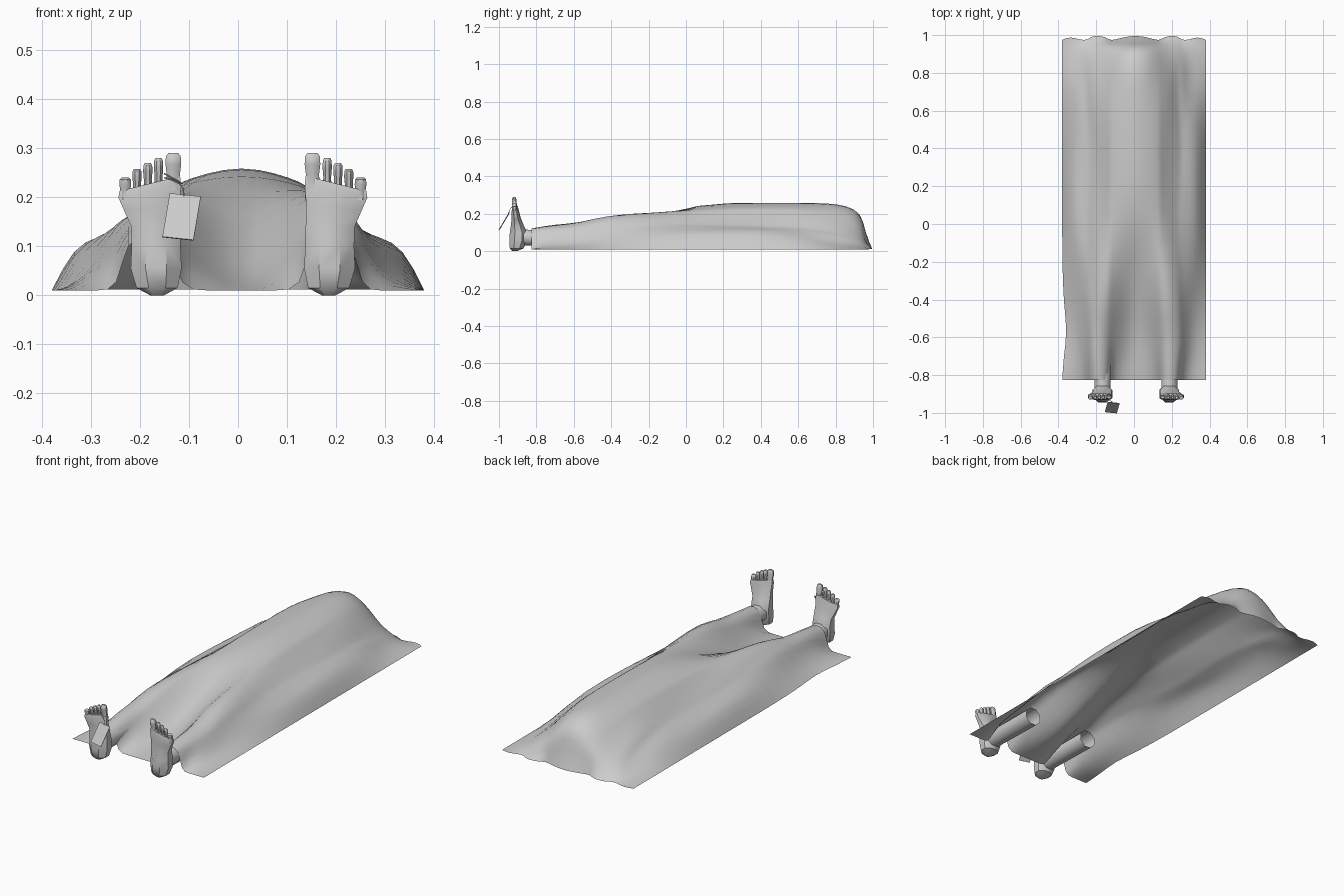
import bpy, bmesh, math
from mathutils import Vector

if "Cube" in bpy.data.objects:
    bpy.data.objects.remove(bpy.data.objects["Cube"])


def make(name, bm, angle=None):
    bmesh.ops.recalc_face_normals(bm, faces=bm.faces)
    me = bpy.data.meshes.new(name)
    bm.to_mesh(me)
    bm.free()
    ob = bpy.data.objects.new(name, me)
    bpy.context.collection.objects.link(ob)
    if angle:
        bpy.ops.object.select_all(action='DESELECT')
        ob.select_set(True)
        bpy.context.view_layer.objects.active = ob
        bpy.ops.object.shade_smooth_by_angle(angle=math.radians(angle))
    return ob


def loft(bm, rings, cap_start=True, cap_end=True):
    vs = [[bm.verts.new(p) for p in r] for r in rings]
    n = len(vs[0])
    for a, b in zip(vs, vs[1:]):
        for i in range(n):
            j = (i + 1) % n
            bm.faces.new((a[i], a[j], b[j], b[i]))
    if cap_start:
        bm.faces.new(vs[0][::-1])
    if cap_end:
        bm.faces.new(vs[-1])


def flat_ring(z, cx, hw, y0, y1, n=8, tilt=0.0):
    # rounded horizontal section, tilt lowers the outer side
    out = []
    for i in range(n):
        a = math.tau * (i + .5) / n
        dx = hw * max(-1, min(1, math.cos(a) * 1.08))
        dy = (y1 - y0) / 2 * max(-1, min(1, math.sin(a) * 1.08))
        out.append((cx + dx, (y0 + y1) / 2 + dy, z - tilt * dx))
    return out


# Sheet: half-profile heights at stations along the body
COLS = [0, .07, .127, .137, .18, .235, .245, .29, .335, .38]
ROWS = [
    (-.825, (.01, .01, .01, .11, .127, .115, .01, .01, .01, .01)),
    (-.70, (.015, .035, .09, .115, .153, .125, .10, .04, .02, .01)),
    (-.57, (.03, .065, .12, .13, .158, .13, .115, .06, .025, .01)),
    (-.42, (.075, .12, .175, .185, .205, .16, .15, .085, .035, .01)),
    (-.20, (.155, .18, .205, .21, .205, .16, .15, .115, .075, .01)),
    (.05, (.263, .248, .225, .215, .175, .14, .135, .12, .105, .01)),
    (.40, (.263, .25, .23, .22, .18, .14, .135, .12, .10, .01)),
    (.62, (.263, .25, .23, .22, .19, .145, .135, .105, .065, .01)),
    (.75, (.263, .245, .21, .20, .165, .115, .105, .07, .035, .01)),
    (.86, (.25, .235, .18, .17, .125, .08, .075, .045, .022, .01)),
    (.94, (.215, .18, .125, .115, .075, .045, .04, .025, .015, .01)),
    (.957, (.11, .09, .065, .06, .045, .03, .025, .018, .012, .01)),
    (.98, (.012, .012, .012, .012, .012, .012, .012, .012, .012, .01)),
]
bm = bmesh.new()
grid = []
for r, (y, zs) in enumerate(ROWS):
    line = []
    for s in range(-9, 10):
        c = abs(s)
        x = math.copysign(COLS[c], s) + .008 * (1 - COLS[c] / .38)
        z, yy = zs[c], y
        if 0 < r < 11 and 4 < c < 9:      # loose folds beside the body
            z += .012 * math.sin(9 * y + 2.3 * s) * min(1, z / .08)
            for px, py, d in ((.27, .68, .03), (.29, .2, .03), (.27, -.12, .03), (-.29, .45, .02)):
                z -= d * math.exp(-((x - px) / .05) ** 2 - ((y - py) / .1) ** 2)
        if s == -9:                       # wavy left hem
            x += .028 * math.exp(-((y + .56) / .12) ** 2)
        if r == 12:                       # wavy hem past the head
            yy = .985 + .015 * math.cos(s * 1.45) if c < 9 else .975
        line.append(bm.verts.new((x, yy, max(z, .008))))
    grid.append(line)
for a, b in zip(grid, grid[1:]):
    for i in range(18):
        bm.faces.new((a[i], a[i + 1], b[i + 1], b[i]))
sheet = make("sheet", bm)
if sheet.data.polygons[0].normal.z < 0:
    sheet.data.flip_normals()
sheet.data.shade_smooth()
sub = sheet.modifiers.new("soft_cloth", 'SUBSURF')
sub.levels = sub.render_levels = 1
sub.boundary_smooth = 'PRESERVE_CORNERS'

# Feet, mirrored about x = 0.01
FOOT = [(0, .175, .014, -.928, -.905, 0), (.015, .175, .042, -.942, -.868, 0),
        (.055, .177, .052, -.945, -.85, 0), (.10, .177, .05, -.942, -.85, 0),
        (.14, .178, .05, -.936, -.868, 0), (.18, .186, .057, -.932, -.885, .1),
        (.212, .19, .064, -.932, -.893, .2), (.228, .19, .062, -.928, -.898, .25)]
TOES = [(.142, .016, .225, .290), (.172, .0095, .222, .280), (.194, .0095, .218, .270),
        (.216, .0095, .21, .258), (.240, .012, .20, .240)]
for side, label in ((-1, "left"), (1, "right")):
    def place(ring):
        return [(.01 + side * p[0], p[1], p[2]) for p in ring]
    # foot body
    bm = bmesh.new()
    loft(bm, [place(flat_ring(z, c, w, a, b, 8, t)) for z, c, w, a, b, t in FOOT])
    make(label + "_foot", bm, 40)
    # toes
    bm = bmesh.new()
    for cx, hw, z0, z1 in TOES:
        h = z1 - z0
        loft(bm, [place(flat_ring(z0 + h * f, cx, hw * k, -.917 - d, -.912 + e)) for f, k, d, e in
                  ((-.15, .9, .009, .01), (.35, .85, .006, .008), (.65, 1.0, .013, .006),
                   (.9, .95, .012, .004), (1.0, .65, .006, 0))])
    make(label + "_toes", bm, 40)
    # lower leg, open at the hidden end
    bm = bmesh.new()
    rings = []
    for y, r, zc in ((-.885, .046, .075), (-.84, .046, .072), (-.56, .048, .068)):
        rings.append(place([(.177 + r * math.cos(math.tau * (i + .5) / 8), y,
                             zc + r * math.sin(math.tau * (i + .5) / 8)) for i in range(8)]))
    loft(bm, rings, True, False)
    make(label + "_leg", bm, 50)

# Toe tag
bm = bmesh.new()
bmesh.ops.create_cube(bm, size=1)
tag = make("toe_tag", bm)
tag.scale = (.064, .003, .104)
tag.rotation_euler = (math.radians(-31), math.radians(6), math.radians(-6))
tag.location = (-.115, -.972, .16)


def string(name, pts, cyclic=False):
    cu = bpy.data.curves.new(name, 'CURVE')
    cu.dimensions = '3D'
    cu.bevel_depth, cu.bevel_resolution = .0014, 1
    sp = cu.splines.new('POLY')
    sp.points.add(len(pts) - 1)
    for p, q in zip(sp.points, pts):
        p.co = (*q, 1)
    sp.use_cyclic_u = cyclic
    bpy.context.collection.objects.link(bpy.data.objects.new(name, cu))


# String round the big toe and down to the tag
string("toe_loop", [(-.132 + .018 * math.cos(a), -.914 + .014 * math.sin(a), .238 - .1 * math.cos(a) * .1)
                    for a in (math.tau * i / 12 for i in range(12))], True)
string("tag_string", [(-.15, -.922, .24), (-.135, -.932, .236), (-.12, -.938, .228),
                      (-.112, -.944, .218), (-.11, -.95, .2)])
